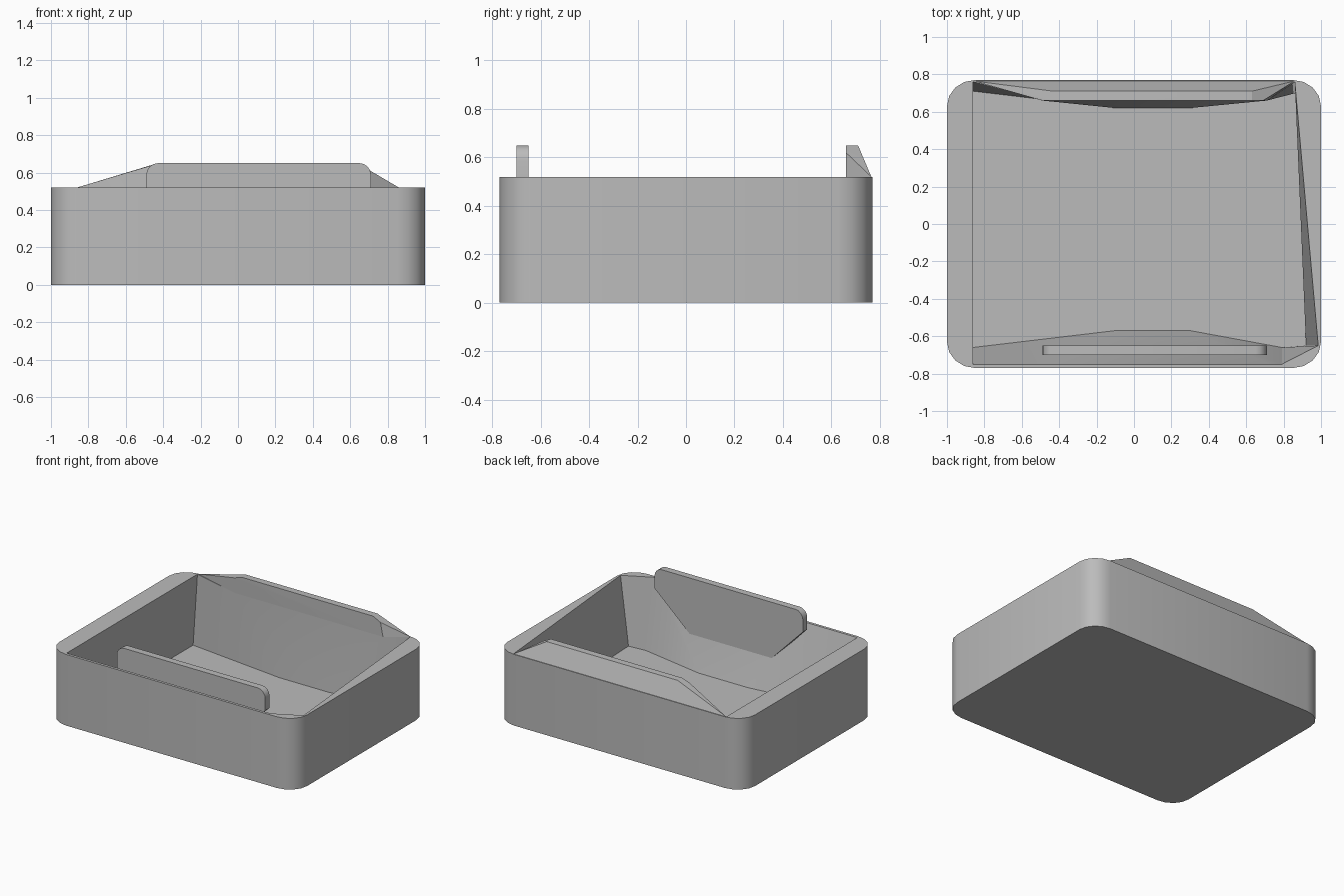
import bpy, bmesh, math

cube = bpy.data.objects.get("Cube")
if cube:
    bpy.data.objects.remove(cube, do_unlink=True)

grey = bpy.data.materials.new("plain grey")
grey.use_nodes = True
grey.diffuse_color = (0.5, 0.5, 0.5, 1)
grey.node_tree.nodes["Principled BSDF"].inputs["Base Color"].default_value = (0.5, 0.5, 0.5, 1)

RIM, FLOOR, LIP = 0.52, 0.02, 0.65


def finish(bm, name, angle):
    bmesh.ops.recalc_face_normals(bm, faces=bm.faces[:])
    mesh = bpy.data.meshes.new(name)
    bm.to_mesh(mesh)
    bm.free()
    obj = bpy.data.objects.new(name, mesh)
    mesh.materials.append(grey)
    bpy.context.collection.objects.link(obj)
    bpy.ops.object.select_all(action="DESELECT")
    obj.select_set(True)
    bpy.context.view_layer.objects.active = obj
    bpy.ops.object.shade_smooth_by_angle(angle=math.radians(angle))
    return obj


def ring(bm, points):
    return [bm.verts.new(p) for p in points]


def walls(bm, a, b):
    for i in range(len(a)):
        j = (i + 1) % len(a)
        bm.faces.new((a[i], a[j], b[j], b[i]))


def loop_edges(bm, verts):
    return [bm.edges.get((v, verts[(i + 1) % len(verts)])) for i, v in enumerate(verts)]


# Tray body: rounded outside, faceted cavity inside
outline = []
for k, (sx, sy) in enumerate([(1, 1), (-1, 1), (-1, -1), (1, -1)]):
    for step in range(5):
        a = math.radians(90 * k + 22.5 * step)
        outline.append((sx * 0.85 + 0.15 * math.cos(a), sy * 0.63 + 0.14 * math.sin(a)))

cavity_top = [(-.86, .76), (-.49, .66), (.71, .66), (.86, .76), (.985, -.65),
              (.79, -.75), (.73, -.75), (-.43, -.75), (-.86, -.75)]
cavity_floor = [(-.86, .71), (-.1, .62), (.3, .62), (.865, .70), (.92, -.65),
                (.79, -.66), (.3, -.57), (-.1, -.57), (-.86, -.66)]

bm = bmesh.new()
base = ring(bm, [(x, y, 0) for x, y in outline])
top = ring(bm, [(x, y, RIM) for x, y in outline])
inner = ring(bm, [(x, y, RIM) for x, y in cavity_top])
low = ring(bm, [(x, y, FLOOR) for x, y in cavity_floor])
bm.faces.new(base)
walls(bm, base, top)
walls(bm, inner, low)
bm.faces.new(low)
bmesh.ops.triangle_fill(bm, edges=loop_edges(bm, top) + loop_edges(bm, inner), use_beauty=True)
finish(bm, "tray_body", 28)

# Raised back lip with a sloping outer side
bm = bmesh.new()
ring(bm, [(-.86, .765, RIM), (.86, .765, RIM), (-.49, .66, RIM), (.71, .66, RIM),
          (-.49, .66, .63), (-.43, .66, LIP), (.63, .66, LIP), (.69, .66, .62),
          (-.43, .71, LIP), (.63, .71, LIP)])
bmesh.ops.convex_hull(bm, input=bm.verts[:])
finish(bm, "back_lip", 20)

# Upright front plate: rounded upper corners, tapering foot down in the cavity
profile = [(-.1, .1), (.27, .1), (.71, .5)]
for cx, start in ((.65, 0), (-.43, 90)):
    for step in range(5):
        a = math.radians(start + 22.5 * step)
        profile.append((cx + 0.06 * math.cos(a), LIP - 0.06 + 0.06 * math.sin(a)))
profile.append((-.49, .5))
bm = bmesh.new()
front = ring(bm, [(x, -.70, z) for x, z in profile])
back = ring(bm, [(x, -.65, z) for x, z in profile])
bm.faces.new(front)
bm.faces.new(back)
walls(bm, front, back)
finish(bm, "front_plate", 30)
